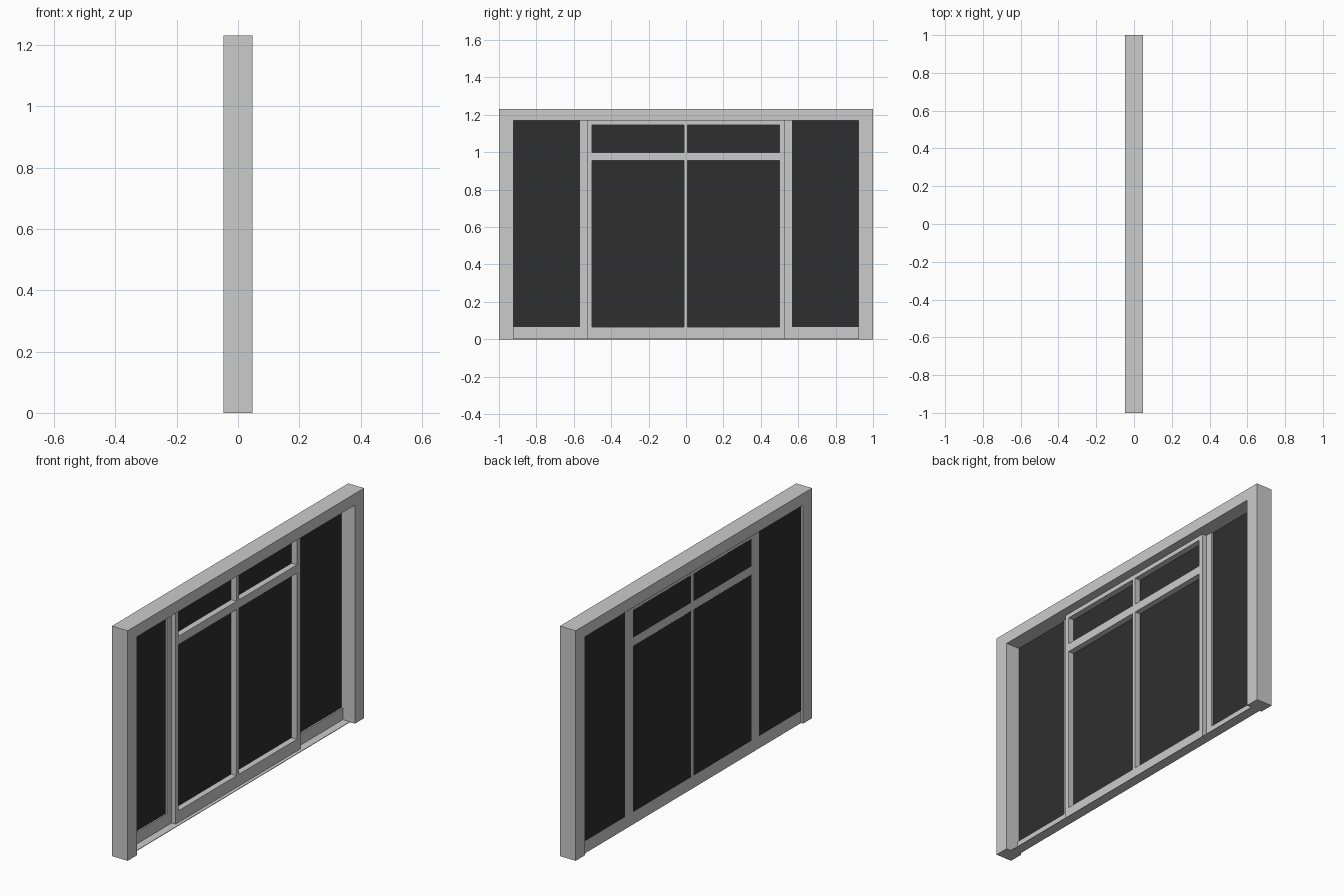
import bpy, bmesh

if "Cube" in bpy.data.objects:
    bpy.data.objects.remove(bpy.data.objects["Cube"])

BACK = -0.035          # rear plane shared by sashes
GLASS = (-0.0355, -0.032)


def lattice(name, x0, x1, ys, zs, openings=(), mirror=False, mat=None):
    """Solid panel in the YZ plane made of grid cells, with some cells left open."""
    bm = bmesh.new()
    grid = [[bm.verts.new((x0, y, z)) for z in zs] for y in ys]
    for i in range(len(ys) - 1):
        for j in range(len(zs) - 1):
            if (i, j) not in openings:
                bm.faces.new((grid[i][j], grid[i + 1][j],
                              grid[i + 1][j + 1], grid[i][j + 1]))
    base = bm.faces[:]
    ext = bmesh.ops.extrude_face_region(bm, geom=base, use_keep_orig=True)
    moved = [g for g in ext["geom"] if isinstance(g, bmesh.types.BMVert)]
    bmesh.ops.translate(bm, verts=moved, vec=(x1 - x0, 0, 0))
    bmesh.ops.recalc_face_normals(bm, faces=bm.faces[:])
    me = bpy.data.meshes.new(name)
    bm.to_mesh(me)
    bm.free()
    ob = bpy.data.objects.new(name, me)
    bpy.context.collection.objects.link(ob)
    if mirror:
        m = ob.modifiers.new("mirror", "MIRROR")
        m.use_axis = (False, True, False)
        m.use_mirror_merge = False
    if mat:
        me.materials.append(mat)
    return ob


glass = bpy.data.materials.new("dark_glass")
glass.diffuse_color = (0.028, 0.028, 0.028, 1)
glass.use_nodes = True
glass.node_tree.nodes["Principled BSDF"].inputs["Base Color"].default_value = glass.diffuse_color

# Outer frame: two jambs and a header, open at the bottom
lattice("outer_frame", -0.047, 0.047,
        [-1, -0.922, 0.922, 1], [0, 1.17, 1.232], {(1, 0)})

# Thin sill between the jambs
lattice("sill", BACK, 0.018, [-0.922, 0.922], [0, 0.003])

# Central sash: mullion, transom and four panes
lattice("center_sash", BACK, 0.0,
        [-0.527, -0.502, -0.012, 0.009, 0.499, 0.527],
        [0, 0.066, 0.955, 1.0, 1.147, 1.17],
        {(1, 1), (1, 3), (3, 1), (3, 3)})

# Side sashes: inner stile and bottom rail
lattice("side_sash", BACK, -0.024, [0.527, 0.567, 0.922],
        [0, 0.066, 1.17], {(1, 1)}, mirror=True)

# Glass panes
for k, (z0, z1) in enumerate([(0.066, 0.955), (1.0, 1.147)]):
    for side, (y0, y1) in {"left": (-0.502, -0.012), "right": (0.009, 0.499)}.items():
        lattice(f"center_glass_{side}_{k}", *GLASS, [y0, y1], [z0, z1], mat=glass)
lattice("side_glass", *GLASS, [0.567, 0.922], [0.066, 1.17], mirror=True, mat=glass)
